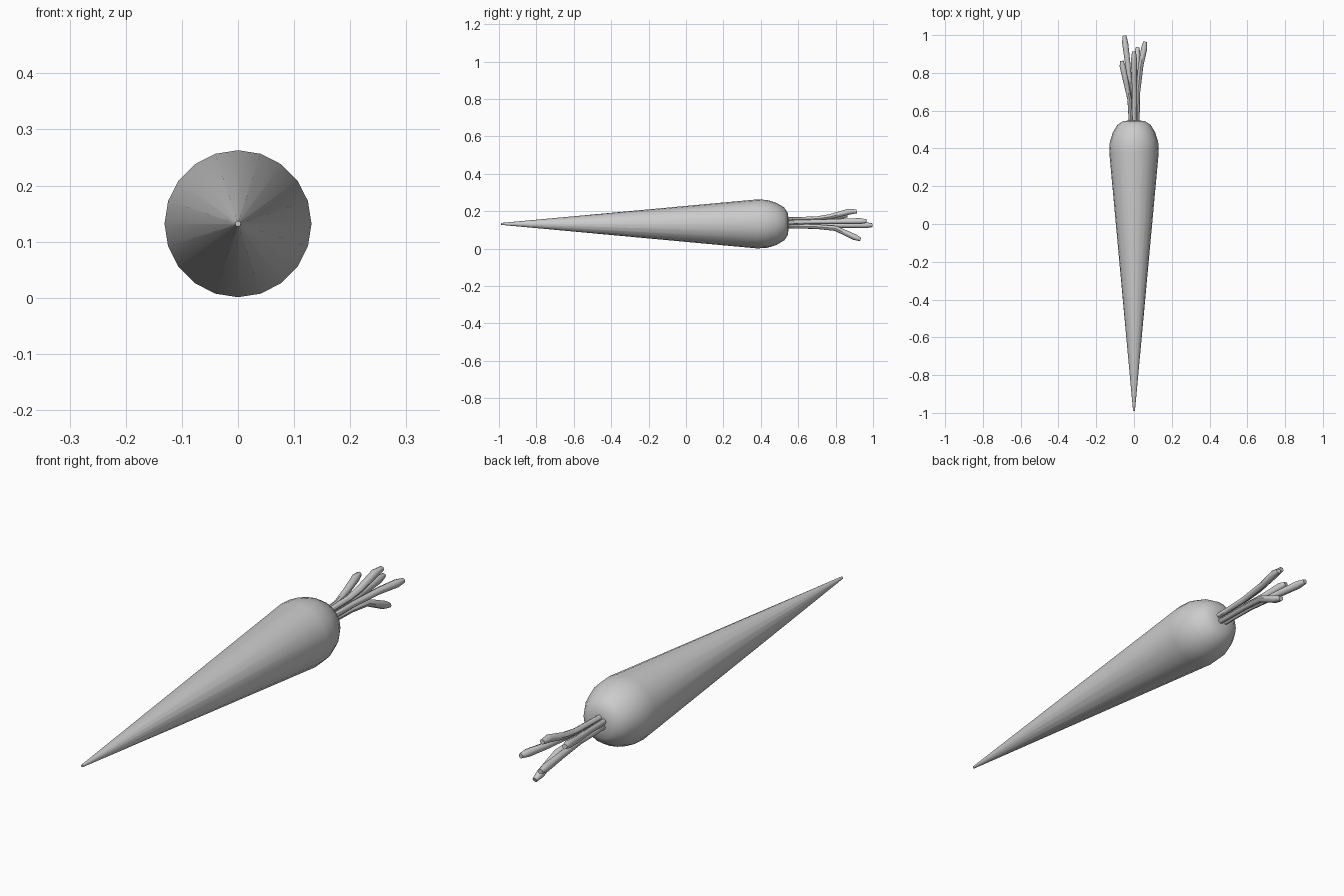
import bpy, bmesh
from math import sin, cos, pi
from mathutils import Vector

if "Cube" in bpy.data.objects:
    bpy.data.objects.remove(bpy.data.objects["Cube"])

CZ = 0.132  # height of the carrot's axis


def skin_rings(name, rings, angle):
    """Bridge a list of vertex rings and cap both ends."""
    bm = bmesh.new()
    loops = [[bm.verts.new(p) for p in ring] for ring in rings]
    n = len(loops[0])
    for a, b in zip(loops, loops[1:]):
        for i in range(n):
            j = (i + 1) % n
            bm.faces.new((a[i], a[j], b[j], b[i]))
    bm.faces.new(loops[0])
    bm.faces.new(loops[-1])
    bmesh.ops.recalc_face_normals(bm, faces=bm.faces)
    me = bpy.data.meshes.new(name)
    bm.to_mesh(me)
    bm.free()
    ob = bpy.data.objects.new(name, me)
    bpy.context.collection.objects.link(ob)
    bpy.ops.object.select_all(action='DESELECT')
    ob.select_set(True)
    bpy.context.view_layer.objects.active = ob
    bpy.ops.object.shade_smooth_by_angle(angle=angle)
    return ob


def ring(center, direction, radius, sides):
    """Circle of points around a centre, facing along direction."""
    d = Vector(direction).normalized()
    u = Vector((1, 0, 0))
    u = (u - d * u.dot(d)).normalized()
    v = d.cross(u)
    return [Vector(center) + radius * (u * cos(2 * pi * i / sides) + v * sin(2 * pi * i / sides))
            for i in range(sides)]


# root: 20-sided turned profile of (y, radius)
profile = [(-0.99, 0.005), (0.38, 0.131), (0.435, 0.128), (0.485, 0.112),
           (0.525, 0.088), (0.545, 0.058), (0.548, 0.025)]
skin_rings("root", [ring((0, y, CZ), (0, 1, 0), r, 20) for y, r in profile], pi / 3)

# stems: centre-line points (x, y, z), thickening towards the tip
stems = [
    [(-0.014, 0.53, 0.124), (-0.017, 0.70, 0.125), (-0.032, 0.84, 0.125), (-0.047, 0.96, 0.125), (-0.051, 0.997, 0.125)],
    [(0.018, 0.53, 0.140), (0.021, 0.70, 0.143), (0.036, 0.84, 0.146), (0.054, 0.93, 0.147), (0.059, 0.965, 0.147)],
    [(-0.016, 0.53, 0.146), (-0.023, 0.66, 0.149), (-0.042, 0.75, 0.160), (-0.060, 0.835, 0.176), (-0.065, 0.863, 0.178)],
    [(0.002, 0.53, 0.156), (0.002, 0.70, 0.160), (0.001, 0.77, 0.170), (0.000, 0.87, 0.197), (0.000, 0.913, 0.199)],
    [(0.010, 0.53, 0.120), (0.011, 0.70, 0.117), (0.013, 0.80, 0.108), (0.017, 0.90, 0.062), (0.019, 0.933, 0.049)],
]
radii = [0.011, 0.012, 0.014, 0.016, 0.010]
for k, pts in enumerate(stems):
    pts = [Vector(p) for p in pts]
    rings = []
    for i, p in enumerate(pts):
        d = pts[min(i + 1, len(pts) - 1)] - pts[max(i - 1, 0)]
        rings.append(ring(p, d, radii[i], 8))
    skin_rings(f"stem_{k + 1}", rings, pi / 4)
